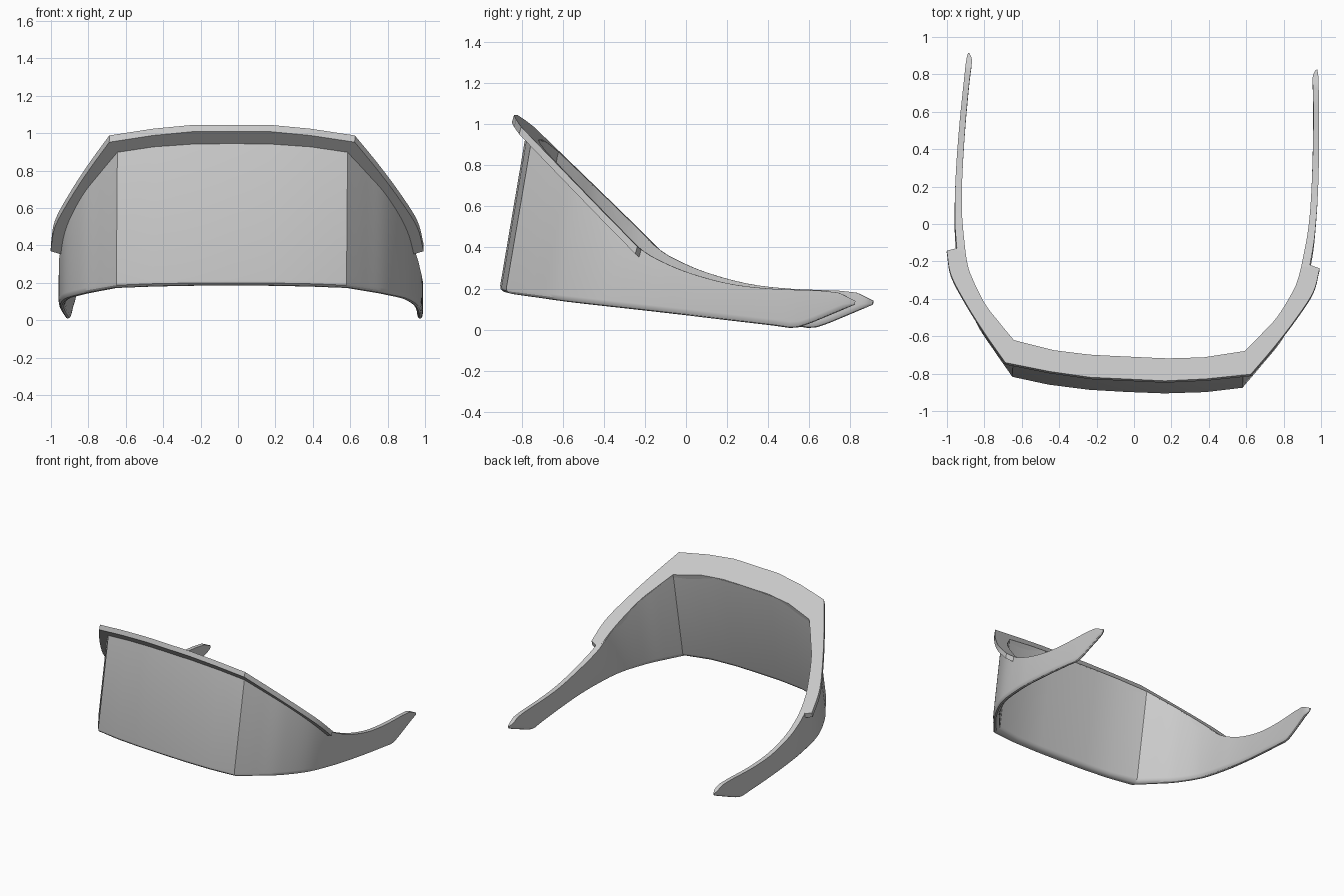
import bpy, bmesh, math
from mathutils import Vector

if "Cube" in bpy.data.objects:
    bpy.data.objects.remove(bpy.data.objects["Cube"], do_unlink=True)

LEAN = 0.17      # how far the wall leans back per unit of height
TURN = -0.0475   # slight turn of the whole visor


def spline(pts, steps):
    """Smooth curve through the points."""
    p = [Vector(q) for q in pts]
    p = [2 * p[0] - p[1]] + p + [2 * p[-1] - p[-2]]
    out = []
    for a, b, c, d in zip(p, p[1:], p[2:], p[3:]):
        for i in range(steps):
            t = i / steps
            out.append(0.5 * (2 * b + (c - a) * t + (2 * a - 5 * b + 4 * c - d) * t ** 2
                              + (3 * b - a - 3 * c + d) * t ** 3))
    return out + [p[-2]]


def height(curve, y):
    """Height of a side-view curve at depth y."""
    if y <= curve[0].x:
        return curve[0].y
    for a, b in zip(curve, curve[1:]):
        if y <= b.x:
            return a.y + (b.y - a.y) * (y - a.x) / (b.x - a.x)
    return curve[-1].y


def on_wall(plan, z):
    return Vector((plan.x, plan.y + LEAN * (z - 0.18), z))


def meet(curve, plan):
    """Height where the leaning wall line meets a side-view curve."""
    z = 0.2
    for _ in range(12):
        z = height(curve, on_wall(plan, z).y)
    return z


def loft(name, sections, material):
    """Skin closed sections, cap the far end and mirror across the middle."""
    bm = bmesh.new()
    rings = [[bm.verts.new(v) for v in s] for s in sections]
    n = len(rings[0])
    for a, b in zip(rings, rings[1:]):
        for i in range(n):
            j = (i + 1) % n
            bm.faces.new((a[i], a[j], b[j], b[i]))
    bm.faces.new(rings[-1])
    bmesh.ops.recalc_face_normals(bm, faces=bm.faces)
    # make sure the skin faces outward
    front = min(bm.faces, key=lambda f: f.calc_center_median().y)
    if front.normal.y > 0:
        bmesh.ops.reverse_faces(bm, faces=bm.faces)
    mesh = bpy.data.meshes.new(name)
    bm.to_mesh(mesh)
    bm.free()
    mesh.materials.append(material)
    ob = bpy.data.objects.new(name, mesh)
    bpy.context.collection.objects.link(ob)
    ob.rotation_euler.z = TURN
    ob.location.x = 0.005
    mod = ob.modifiers.new("mirror", 'MIRROR')
    mod.use_clip = True
    bpy.ops.object.select_all(action='DESELECT')
    ob.select_set(True)
    bpy.context.view_layer.objects.active = ob
    bpy.ops.object.shade_smooth_by_angle(angle=math.radians(28))
    return ob


grey = bpy.data.materials.new("plain grey")
grey.use_nodes = True
colour = (0.6, 0.6, 0.6, 1)
grey.diffuse_color = colour
grey.node_tree.nodes["Principled BSDF"].inputs["Base Color"].default_value = colour

# Side-view edges of the wall
top_edge = spline([(-1, 1.21), (-0.6, 0.81), (-0.3, 0.51), (-0.185, 0.4), (-0.1, 0.345), (0.05, 0.28),
                   (0.25, 0.225), (0.45, 0.2), (0.7, 0.19)], 6) + [Vector((0.79, 0.18)), Vector((0.87, 0.14))]
bottom_edge = [Vector(q) for q in [(-0.905, 0.185), (-0.85, 0.172), (-0.55, 0.135), (0.05, 0.07),
                                   (0.5, 0.016)]]
bottom_edge += spline([(0.53, 0.01), (0.58, 0.008), (0.65, 0.03)], 4) + [Vector((0.87, 0.122))]

# Plan outlines: gently bent front, sharp corner, then a curved side and arm
outer = [Vector(q) for q in [(0, -0.905), (0.2, -0.903), (0.42, -0.885)]]
inner = [Vector(q) for q in [(0, -0.837), (0.2, -0.835), (0.41, -0.822)]]
outer += spline([(0.616, -0.851), (0.715, -0.72), (0.82, -0.57), (0.915, -0.36), (0.955, -0.13), (0.967, 0.06),
                 (0.969, 0.26), (0.962, 0.5), (0.95, 0.72), (0.943, 0.83), (0.935, 0.878)], 6)
inner += spline([(0.617, -0.77), (0.7, -0.66), (0.785, -0.54), (0.873, -0.346), (0.913, -0.12), (0.93, 0.05),
                 (0.934, 0.25), (0.93, 0.5), (0.92, 0.72), (0.912, 0.83), (0.925, 0.875)], 6)

sections = []
for o, i in zip(outer, inner):
    top_o, top_i = meet(top_edge, o), meet(top_edge, i)
    low = meet(bottom_edge, o)
    r = min(0.03, (top_o - low) * 0.4)
    ring = [on_wall(i, top_i), on_wall(o, top_o)]
    # rounded lower edge
    for k in range(7):
        a = math.pi * k / 6
        ring.append(on_wall(o.lerp(i, 0.5 - 0.5 * math.cos(a)), low + r * (1 - math.sin(a))))
    sections.append(ring)
loft("visor_wall", sections, grey)

# Flat sloping rim along the upper edge
rim_out = [Vector(q) for q in [(0, -0.83), (0.2, -0.83), (0.42, -0.809)]]
rim_in = [Vector(q) for q in [(0, -0.71), (0.2, -0.71), (0.4, -0.695)]]
rim_out += spline([(0.657, -0.773), (0.777, -0.618), (0.885, -0.463), (0.97, -0.317), (0.998, -0.19)], 5)
rim_in += spline([(0.617, -0.651), (0.7, -0.56), (0.785, -0.458), (0.873, -0.292), (0.915, -0.165)], 5)

drop = Vector((0, -0.01, -0.036))
sections = []
for o, i in zip(rim_out, rim_in):
    a, b = (Vector((q.x, q.y, 0.215 - q.y)) for q in (i, o))
    sections.append([a, b, b + drop, a + drop])
loft("upper_rim", sections, grey)
